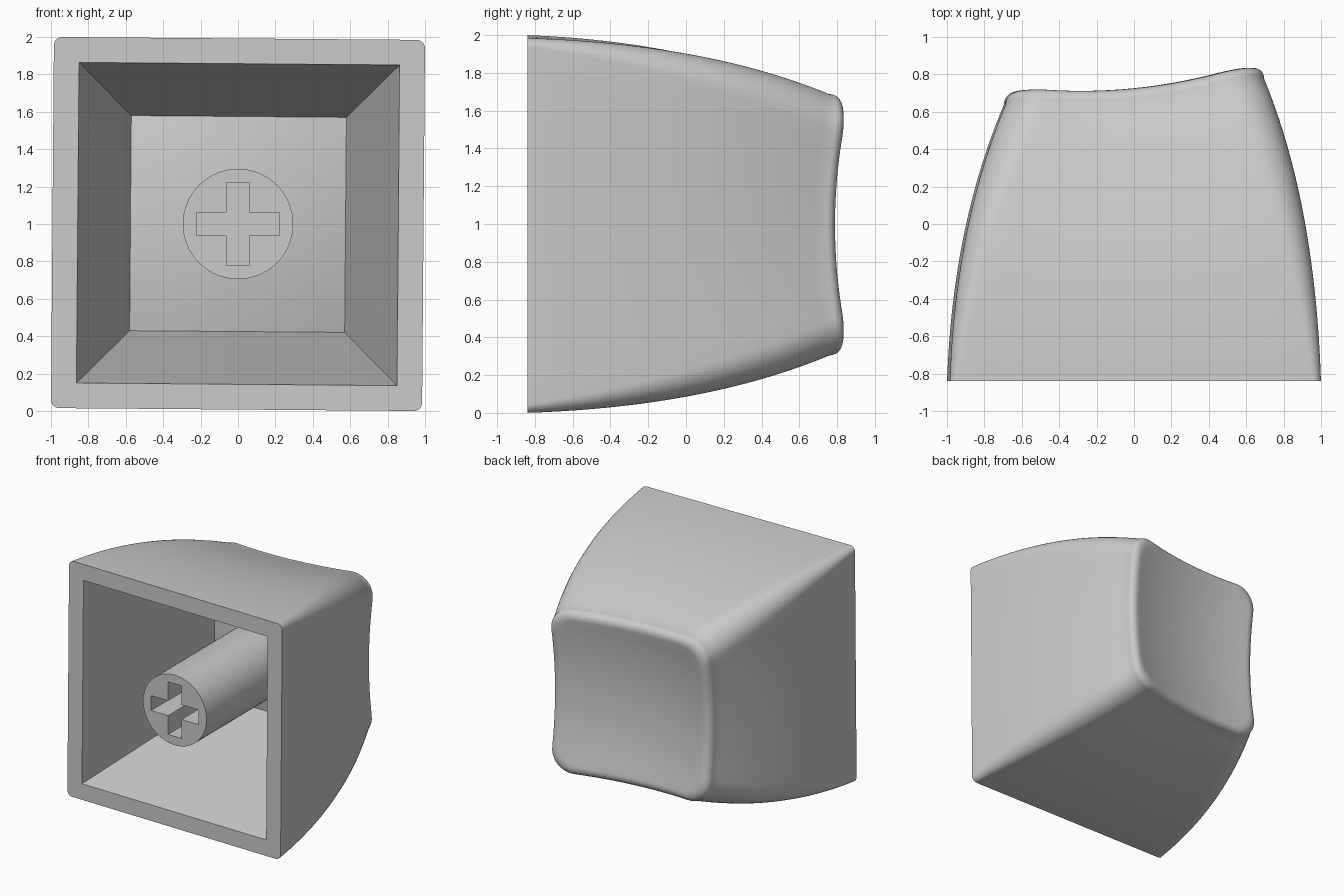
import bpy, bmesh, math
from mathutils import Matrix

cube = bpy.data.objects.get("Cube")
if cube:
    bpy.data.objects.remove(cube, do_unlink=True)

FRONT, TWIST, FILLET, THICK = -0.84, 0.008, 0.08, 0.15

grey = bpy.data.materials.new("light grey plastic")
grey.use_nodes = True
colour = (0.6, 0.6, 0.6, 1)
grey.diffuse_color = colour
grey.node_tree.nodes["Principled BSDF"].inputs["Base Color"].default_value = colour


def make_object(name, bm, twist=0):
    bmesh.ops.recalc_face_normals(bm, faces=bm.faces)
    mesh = bpy.data.meshes.new(name)
    bm.to_mesh(mesh)
    bm.free()
    mesh.materials.append(grey)
    obj = bpy.data.objects.new(name, mesh)
    obj.location.z = 1.0
    obj.rotation_euler.y = twist
    bpy.context.collection.objects.link(obj)
    return obj


def activate(obj):
    bpy.ops.object.select_all(action='DESELECT')
    obj.select_set(True)
    bpy.context.view_layer.objects.active = obj


def carve(obj, cutter):
    cutter.hide_render = True
    bpy.context.view_layer.update()
    mod = obj.modifiers.new("cut", 'BOOLEAN')
    mod.operation, mod.solver, mod.object = 'DIFFERENCE', 'EXACT', cutter
    activate(obj)
    bpy.ops.object.modifier_apply(modifier=mod.name)
    bpy.data.objects.remove(cutter, do_unlink=True)


def dish(x, z):
    return 0.657 + 0.1 * x + 0.178 * (x * x + z * z)


def rounded_square(r, arc=10, side=16):
    """Outline of a square of half width 1 with corner radius r."""
    corner = [(1 - r + r * math.cos(a), 1 - r + r * math.sin(a))
              for a in (i / arc * math.pi / 2 for i in range(arc + 1))]
    edge = [((1 - r) * (1 - 2 * i / side), 1) for i in range(1, side)]
    pts = []
    for q in range(4):
        c, s = math.cos(q * math.pi / 2), math.sin(q * math.pi / 2)
        pts += [(c * x - s * z, s * x + c * z) for x, z in corner + edge]
    return pts


def bridge(bm, a, b):
    n = len(a)
    for j in range(n):
        k = (j + 1) % n
        bm.faces.new((a[j], a[k], b[k], b[j]))


# Outer shell: curved walls, rounded lip, then the sloping dished face
rings = []
WALL = 24
for i in range(WALL + 1):
    t = i / WALL
    h = 0.992 - 0.0573 * t - 0.2427 * t * t
    rings.append([(u * h, FRONT + t * (dish(u * h, v * h) - FILLET - FRONT), v * h)
                  for u, v in rounded_square(0.045 + 0.235 * t)])
lip = rings[-1]
inner = 1 - FILLET / h
for k in range(1, 9):
    a = k / 8 * math.pi / 2
    s = 1 - (1 - inner) * (1 - math.cos(a))
    rings.append([(x * s, dish(x * s, z * s) - FILLET * (1 - math.sin(a)), z * s)
                  for x, y, z in lip])
for k in range(1, 12):
    s = inner * (1 - k / 12)
    rings.append([(x * s, dish(x * s, z * s), z * s) for x, y, z in lip])

bm = bmesh.new()
loops = [[bm.verts.new(p) for p in ring] for ring in rings]
for a, b in zip(loops, loops[1:]):
    bridge(bm, a, b)
centre = bm.verts.new((0, dish(0, 0), 0))
for j, v in enumerate(loops[-1]):
    bm.faces.new((loops[-1][j - 1], v, centre))
bm.faces.new(loops[0])
shell = make_object("cap_shell", bm, TWIST)

# Tapered square cavity whose end wall follows the dish
bm = bmesh.new()
N, wide, narrow = 12, 0.859, 0.575
unit = [2 * i / N - 1 for i in range(N + 1)]
grid = [[bm.verts.new((u * narrow, dish(u * narrow, v * narrow) - THICK, v * narrow))
         for v in unit] for u in unit]
for i in range(N):
    for j in range(N):
        bm.faces.new((grid[i][j], grid[i + 1][j], grid[i + 1][j + 1], grid[i][j + 1]))
border = ([grid[i][0] for i in range(N)] + [grid[N][j] for j in range(N)]
          + [grid[N - i][N] for i in range(N)] + [grid[0][N - j] for j in range(N)])
mouth = [bm.verts.new((v.co.x * wide / narrow, FRONT - 0.01, v.co.z * wide / narrow))
         for v in border]
bridge(bm, mouth, border)
bm.faces.new(mouth)
carve(shell, make_object("cavity_cutter", bm, TWIST))

# Round stem, flush with the open end
bm = bmesh.new()
depth = dish(0, 0) - THICK / 2 - FRONT
bmesh.ops.create_cone(
    bm, cap_ends=True, segments=64, radius1=0.295, radius2=0.295, depth=depth,
    matrix=Matrix.Translation((0, FRONT + depth / 2, 0)) @ Matrix.Rotation(math.pi / 2, 4, 'X'))
stem = make_object("stem", bm)

# Cross-shaped socket in the stem
bm = bmesh.new()
L, W, socket = 0.221, 0.062, 0.5
quarter = [(L, -W), (L, W), (W, W)]
outline = []
for c, s in ((1, 0), (0, 1), (-1, 0), (0, -1)):
    outline += [(c * x - s * z, s * x + c * z) for x, z in quarter]
face = bm.faces.new([bm.verts.new((x, FRONT - 0.05, z)) for x, z in outline])
pushed = bmesh.ops.extrude_face_region(bm, geom=[face], use_keep_orig=True)["geom"]
bmesh.ops.translate(bm, vec=(0, socket + 0.05, 0),
                    verts=[g for g in pushed if isinstance(g, bmesh.types.BMVert)])
carve(stem, make_object("socket_cutter", bm))

for obj in (shell, stem):
    activate(obj)
    bpy.ops.object.shade_smooth_by_angle(angle=math.radians(35))
